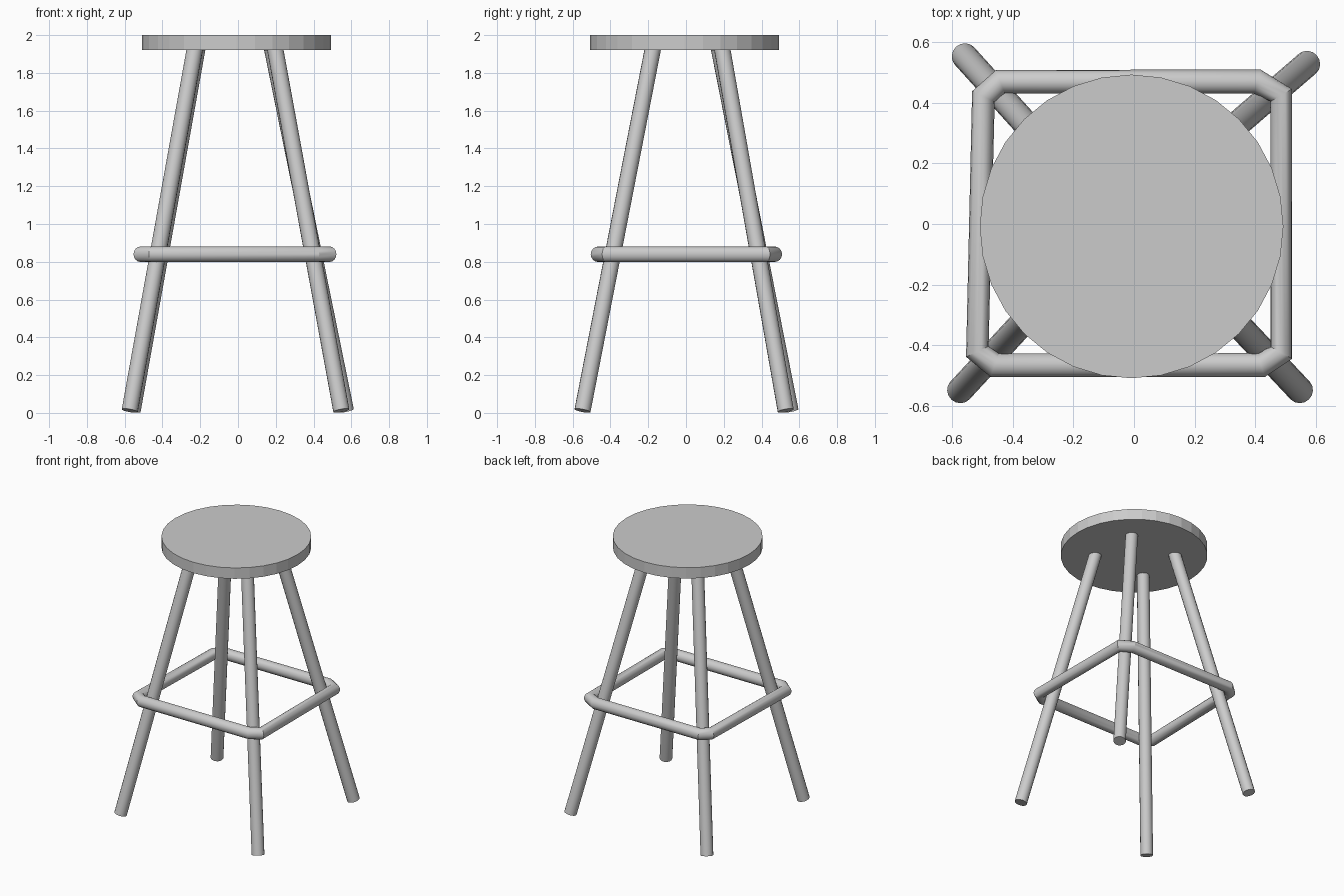
import bpy
import math

if "Cube" in bpy.data.objects:
    bpy.data.objects.remove(bpy.data.objects["Cube"])


def smooth(obj):
    bpy.ops.object.select_all(action='DESELECT')
    obj.select_set(True)
    bpy.context.view_layer.objects.active = obj
    if obj.type == 'CURVE':
        bpy.ops.object.convert(target='MESH')
    bpy.ops.object.shade_smooth_by_angle(angle=math.radians(30))


def tube(name, points, radius, cyclic=False):
    curve = bpy.data.curves.new(name, 'CURVE')
    curve.dimensions = '3D'
    curve.bevel_depth = radius
    curve.bevel_resolution = 6
    curve.use_fill_caps = True
    spline = curve.splines.new('POLY')
    spline.points.add(len(points) - 1)
    for p, co in zip(spline.points, points):
        p.co = (*co, 1)
    spline.use_cyclic_u = cyclic
    obj = bpy.data.objects.new(name, curve)
    bpy.context.collection.objects.link(obj)
    smooth(obj)
    return obj


# Round seat with a faceted rim
bpy.ops.mesh.primitive_cylinder_add(vertices=32, radius=0.5, depth=0.08,
                                    location=(-0.008, -0.008, 1.96))
bpy.context.object.name = "seat"

# Splayed legs, slightly uneven: (foot x, y), (top x, y)
legs = {
    "front_left_leg": ((-0.573, -0.548), (-0.228, -0.175)),
    "front_right_leg": ((0.547, -0.548), (0.196, -0.175)),
    "back_right_leg": ((0.571, 0.528), (0.180, 0.191)),
    "back_left_leg": ((-0.558, 0.553), (-0.215, 0.174)),
}
for name, (foot, top) in legs.items():
    tube(name, [(*foot, 0.012), (*top, 1.93)], 0.043)

# Footrest ring with chamfered corners
ring = [(-0.459, -0.465), (0.419, -0.465), (0.485, -0.424), (0.485, 0.424),
        (0.406, 0.469), (-0.440, 0.469), (-0.496, 0.420), (-0.516, -0.420)]
tube("footrest_ring", [(x, y, 0.84) for x, y in ring], 0.041, cyclic=True)
